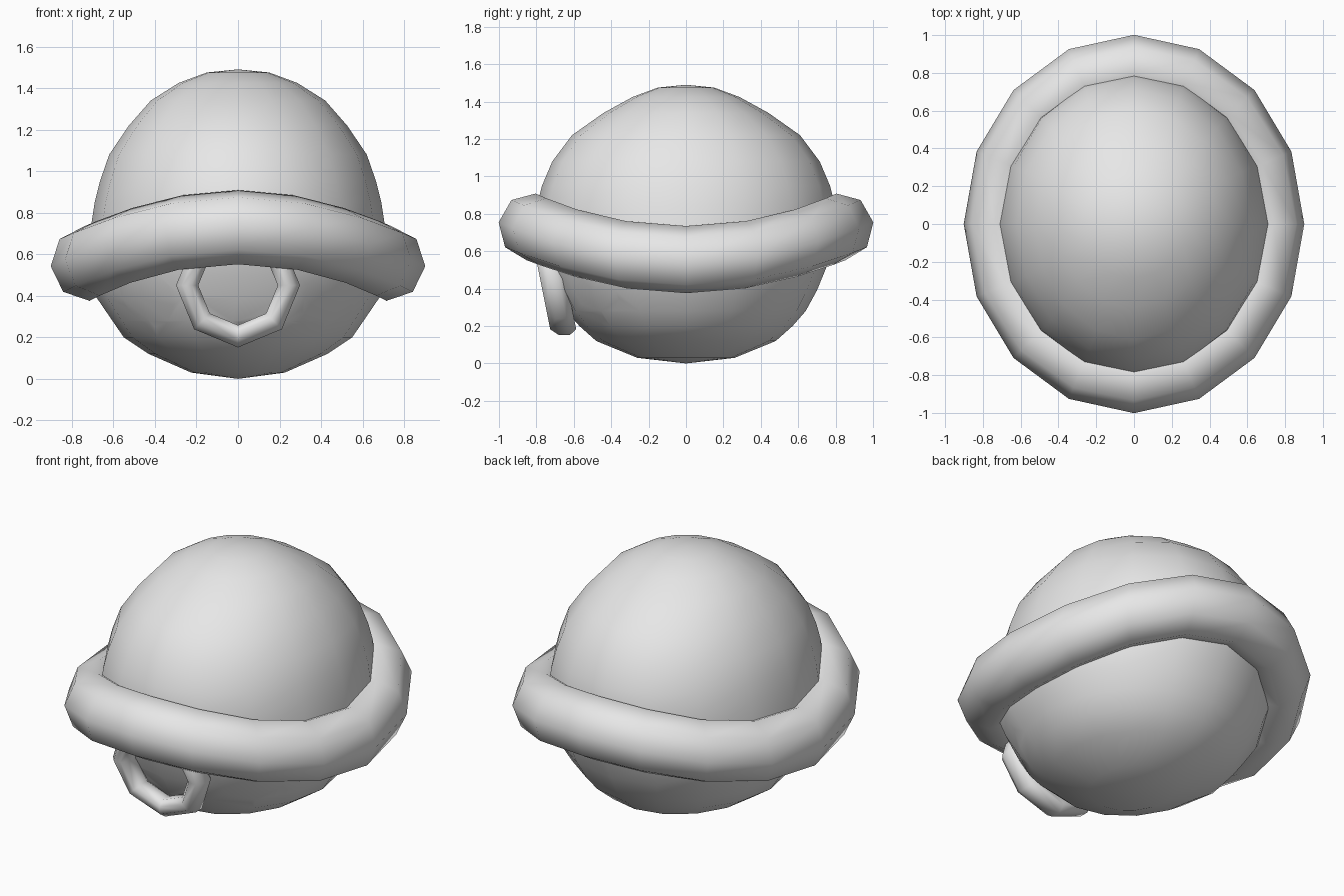
import bpy, bmesh
from math import sin, cos, tau, radians
from mathutils import Vector

cube = bpy.data.objects.get("Cube")
if cube:
    bpy.data.objects.remove(cube)

grey = bpy.data.materials.new("plain_grey")
grey.use_nodes = True
grey.diffuse_color = (0.8, 0.8, 0.8, 1)
grey.node_tree.nodes["Principled BSDF"].inputs["Base Color"].default_value = (0.8, 0.8, 0.8, 1)


def make_object(name, bm):
    bmesh.ops.recalc_face_normals(bm, faces=bm.faces)
    mesh = bpy.data.meshes.new(name)
    bm.to_mesh(mesh)
    bm.free()
    obj = bpy.data.objects.new(name, mesh)
    bpy.context.collection.objects.link(obj)
    mesh.materials.append(grey)
    return obj


def smooth(obj, degrees):
    bpy.ops.object.select_all(action='DESELECT')
    obj.select_set(True)
    bpy.context.view_layer.objects.active = obj
    bpy.ops.object.shade_smooth_by_angle(angle=radians(degrees))


def bridge(bm, rings, closed):
    """Join equal rings of vertices with quads."""
    loops = [[bm.verts.new(p) for p in ring] for ring in rings]
    n = len(loops[0])
    for i in range(len(loops) if closed else len(loops) - 1):
        a, b = loops[i], loops[(i + 1) % len(loops)]
        for j in range(n):
            k = (j + 1) % n
            bm.faces.new((a[j], a[k], b[k], b[j]))
    return loops


# Body: stacked oval sections (height, half width, half depth)
sections = [
    (0.03, 0.225, 0.26), (0.12, 0.43, 0.48), (0.20, 0.55, 0.57),
    (0.28, 0.605, 0.64), (0.39, 0.68, 0.70), (0.50, 0.72, 0.745),
    (0.60, 0.72, 0.78), (0.72, 0.71, 0.80), (0.85, 0.69, 0.795),
    (0.95, 0.665, 0.77), (1.08, 0.62, 0.715), (1.22, 0.525, 0.61),
    (1.34, 0.42, 0.44), (1.425, 0.285, 0.285), (1.475, 0.15, 0.15),
]
SIDES = 16
bm = bmesh.new()
loops = bridge(bm, [[(rx * cos(tau * j / SIDES), ry * sin(tau * j / SIDES), z)
                     for j in range(SIDES)] for z, rx, ry in sections], False)
for loop, z in ((loops[0], 0.0), (loops[-1], 1.49)):
    pole = bm.verts.new((0, 0, z))
    for j in range(SIDES):
        bm.faces.new((loop[j], loop[(j + 1) % SIDES], pole))
body = make_object("shell_body", bm)


# Hollows: a neck opening and two front leg openings
def hollow(centre, scale):
    bm = bmesh.new()
    bmesh.ops.create_uvsphere(bm, u_segments=10, v_segments=8, radius=1)
    centre = Vector(centre)
    facing = Vector((centre.x, centre.y, 0)).to_track_quat('Z', 'Y')
    for v in bm.verts:
        v.co = centre + facing @ (v.co * Vector(scale))
    cutter = make_object("hollow_cutter", bm)
    cutter.hide_render = True
    bpy.context.view_layer.objects.active = body
    mod = body.modifiers.new("hollow", 'BOOLEAN')
    mod.operation = 'DIFFERENCE'
    mod.solver = 'EXACT'
    mod.object = cutter
    bpy.ops.object.modifier_apply(modifier=mod.name)
    bpy.data.objects.remove(cutter)


hollow((0, -0.72, 0.46), (0.23, 0.23, 0.16))
for side in (-1, 1):
    hollow((side * 0.46, -0.51, 0.39), (0.18, 0.18, 0.15))
smooth(body, 40)

# Rim: saddle-shaped tube, high at front and back, low at the sides
rings = []
for i in range(SIDES):
    a = tau * i / SIDES
    rise = sin(a) ** 2
    twist = radians(-4 + 12 * rise)
    ring = []
    for j in range(8):
        t = tau * j / 8 + twist
        out = 0.175 * cos(t)
        ring.append(((0.727 + out) * cos(a), (0.828 + out) * sin(a),
                     0.555 + 0.175 * rise + 0.18 * sin(t)))
    rings.append(ring)
bm = bmesh.new()
bridge(bm, rings, True)
smooth(make_object("shell_rim", bm), 80)

# Collar: leaning octagonal ring around the neck opening
rings = []
for i in range(8):
    a = tau * i / 8
    ring = []
    for j in range(8):
        t = tau * (j + 0.5) / 8
        r = 0.245 + 0.058 * cos(t)
        z = 0.45 + r * sin(a)
        ring.append((r * cos(a), -0.66 - 0.2 * (z - 0.2) + 0.075 * sin(t), z))
    rings.append(ring)
bm = bmesh.new()
bridge(bm, rings, True)
smooth(make_object("neck_collar", bm), 80)
